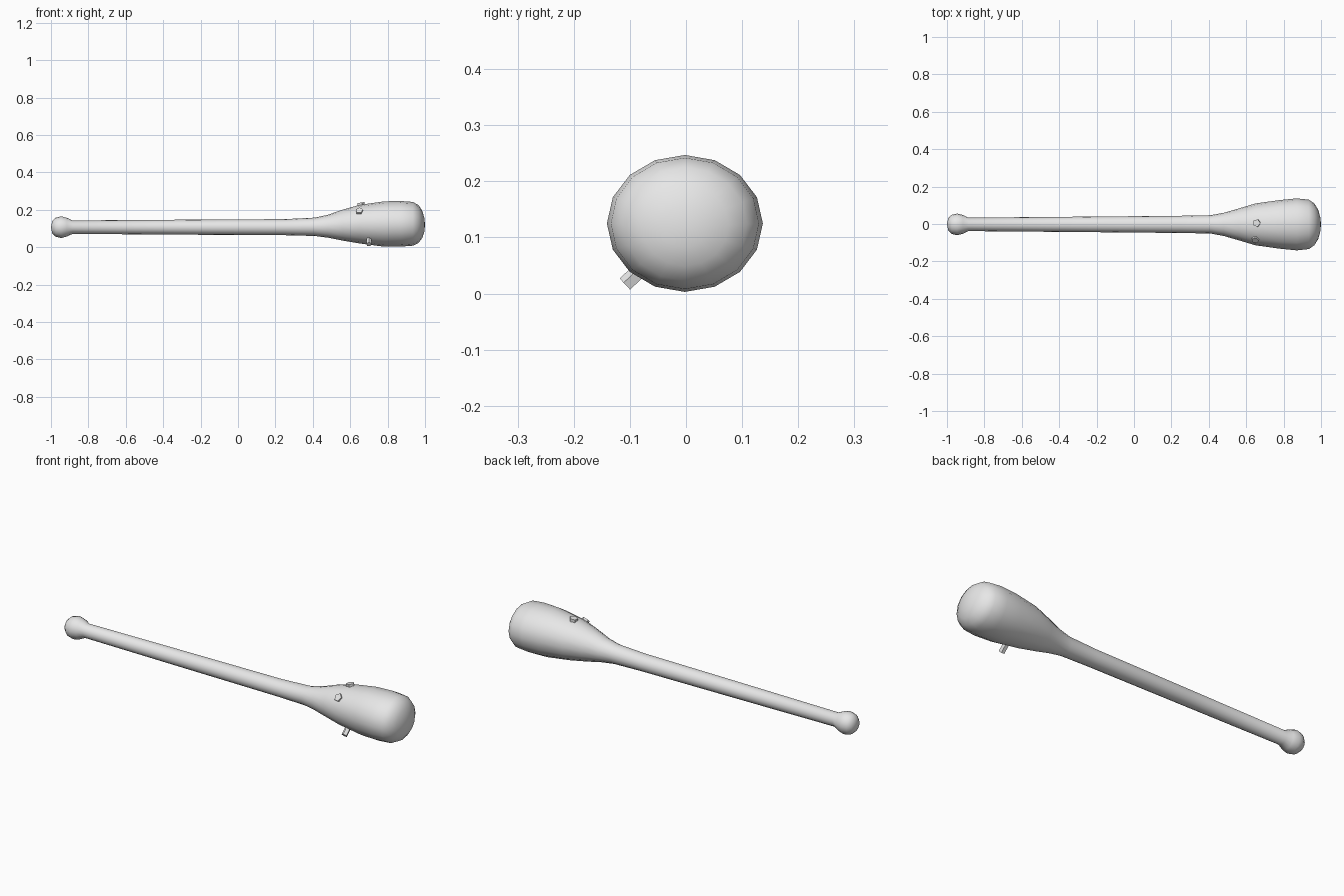
import bpy, bmesh, math
from mathutils import Vector

if "Cube" in bpy.data.objects:
    bpy.data.objects.remove(bpy.data.objects["Cube"])

grey = bpy.data.materials.new("light grey")
grey.diffuse_color = (0.8, 0.8, 0.8, 1)
grey.use_nodes = True
grey.node_tree.nodes["Principled BSDF"].inputs["Base Color"].default_value = grey.diffuse_color


def finish(name, bm, angle):
    bmesh.ops.recalc_face_normals(bm, faces=bm.faces)
    mesh = bpy.data.meshes.new(name)
    bm.to_mesh(mesh)
    bm.free()
    mesh.materials.append(grey)
    ob = bpy.data.objects.new(name, mesh)
    bpy.context.collection.objects.link(ob)
    bpy.ops.object.select_all(action='DESELECT')
    ob.select_set(True)
    bpy.context.view_layer.objects.active = ob
    bpy.ops.object.shade_smooth_by_angle(angle=math.radians(angle))
    return ob


# Club body: rings of (x, y radius, z radius, centre height)
rings = [
    (-0.993, 0.034, 0.034, 0.107), (-0.975, 0.051, 0.051, 0.107),
    (-0.945, 0.058, 0.058, 0.107), (-0.915, 0.050, 0.050, 0.107),
    (-0.885, 0.036, 0.036, 0.107), (-0.30, 0.041, 0.040, 0.107),
    (0.25, 0.046, 0.043, 0.107), (0.41, 0.049, 0.049, 0.109),
    (0.48, 0.062, 0.061, 0.112), (0.56, 0.085, 0.083, 0.118),
    (0.65, 0.112, 0.103, 0.123), (0.78, 0.130, 0.121, 0.124),
    (0.87, 0.139, 0.122, 0.125), (0.935, 0.132, 0.117, 0.125),
    (0.965, 0.111, 0.101, 0.124), (0.985, 0.078, 0.073, 0.122),
    (0.996, 0.038, 0.038, 0.120)]
SIDES = 16
bm = bmesh.new()
loops = []
for x, ry, rz, cz in rings:
    loops.append([bm.verts.new((x, -0.002 + ry * math.cos(a), cz + rz * math.sin(a)))
                  for a in (math.tau * i / SIDES for i in range(SIDES))])
for lo, hi in zip(loops, loops[1:]):
    for i in range(SIDES):
        j = (i + 1) % SIDES
        bm.faces.new((lo[i], lo[j], hi[j], hi[i]))
# Rounded ends
for loop, tip in ((loops[0], (-1.0, 0, 0.107)), (loops[-1], (1.0, 0, 0.119))):
    centre = bm.verts.new(tip)
    for i in range(SIDES):
        bm.faces.new((loop[i], loop[(i + 1) % SIDES], centre))
finish("club_body", bm, 60)


# Five-sided studs driven into the head
def stud(name, tip, direction, radius, depth=0.06):
    d = Vector(direction).normalized()
    bm = bmesh.new()
    bmesh.ops.create_cone(bm, cap_ends=True, segments=5, radius1=radius,
                          radius2=radius, depth=depth)
    ob = finish(name, bm, 30)
    ob.rotation_mode = 'QUATERNION'
    ob.rotation_quaternion = d.to_track_quat('Z', 'Y')
    ob.location = Vector(tip) - d * depth / 2


stud("top_stud", (0.655, 0.005, 0.238), (-0.15, 0, 1), 0.021)
stud("front_stud", (0.648, -0.088, 0.197), (-0.15, -0.75, 0.7), 0.021)
stud("lower_stud", (0.70, -0.108, 0.016), (0, -0.75, -0.7), 0.015, 0.08)
stud("back_stud", (0.87, 0.128, 0.158), (0, 0.95, 0.3), 0.012)
